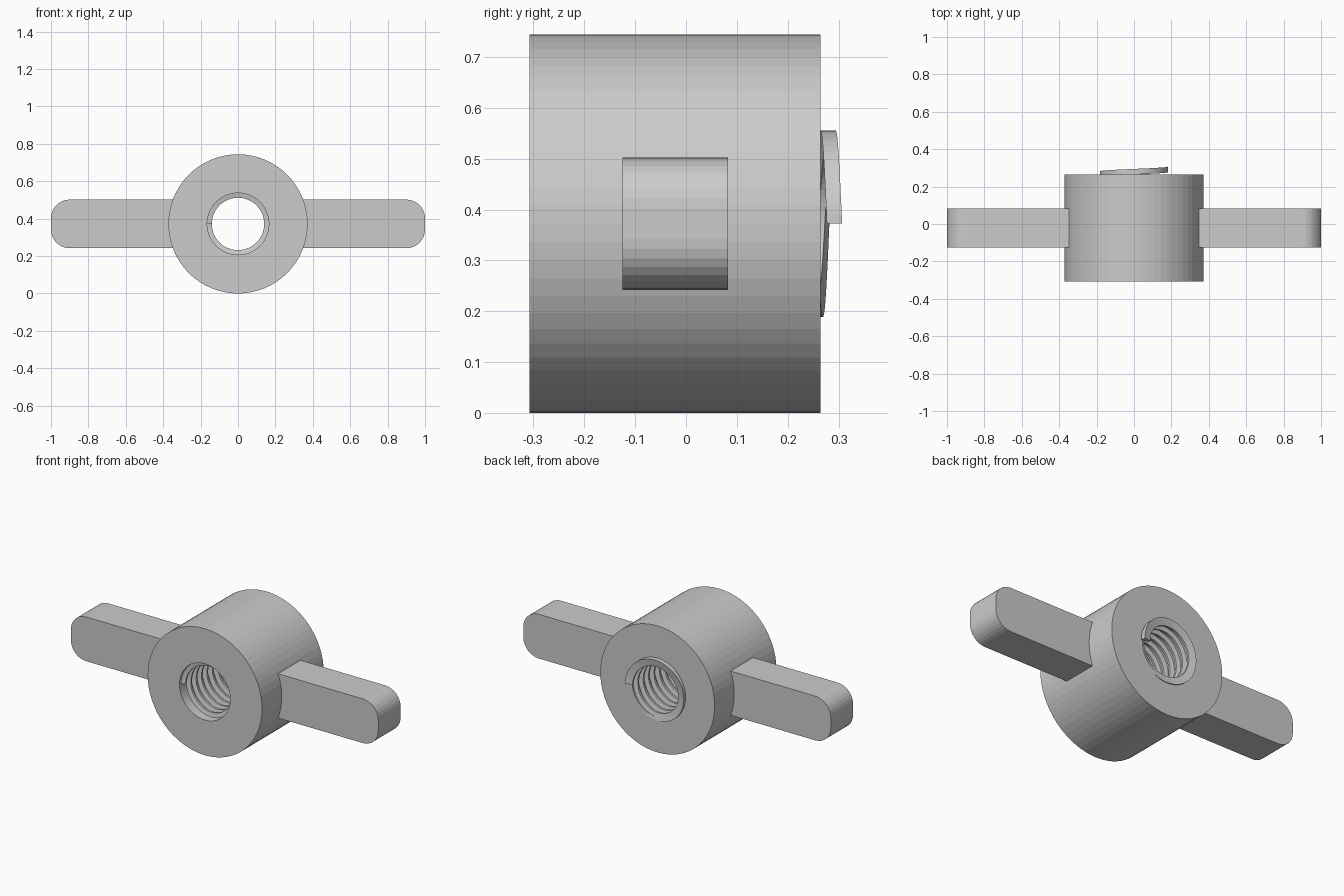
import bpy, bmesh
from math import pi, cos, sin

if "Cube" in bpy.data.objects:
    bpy.data.objects.remove(bpy.data.objects["Cube"])

CZ = 0.372          # height of the hub axis (axis runs along y)
SIDES = 64


def finish(bm, name):
    bmesh.ops.recalc_face_normals(bm, faces=bm.faces[:])
    me = bpy.data.meshes.new(name)
    bm.to_mesh(me)
    bm.free()
    ob = bpy.data.objects.new(name, me)
    bpy.context.collection.objects.link(ob)
    return ob


def sweep(name, profile, turns=1.0, pitch=0.0, start=0.0):
    """Sweep a closed (radius, y) profile around the hub axis; pitch > 0 makes a helix."""
    bm = bmesh.new()
    steps = round(turns * SIDES)
    closed = pitch == 0
    rings = []
    for i in range(steps if closed else steps + 1):
        a = start - 2 * pi * i / SIDES
        dy = pitch * i / SIDES
        rings.append([bm.verts.new((r * cos(a), y + dy, CZ + r * sin(a))) for r, y in profile])
    n = len(profile)
    for i in range(steps):
        p, q = rings[i], rings[(i + 1) % len(rings)]
        for j in range(n):
            k = (j + 1) % n
            bm.faces.new((p[j], p[k], q[k], q[j]))
    if not closed:
        bm.faces.new(rings[0])
        bm.faces.new(rings[-1])
    return finish(bm, name)


# Hub with a straight bore
sweep("hub", [(0.165, -0.308), (0.372, -0.308), (0.372, 0.265), (0.165, 0.265)])

# Internal thread, its last turn rising out of the back face
y0 = -0.283
sweep("thread", [(0.183, y0 - 0.015), (0.183, y0 + 0.015), (0.14, y0 + 0.006), (0.14, y0 - 0.006)],
      turns=11.5, pitch=0.05, start=pi)


# Wings: flat bars with rounded outer corners
def wing(name, side):
    r, x0, x1, h = 0.1, 0.335, 1.0, 0.13
    outline = [(x0, h), (x0, -h)]
    for sgn in (-1, 1):
        for i in range(9):
            t = (i / 8) * pi / 2 + (-pi / 2 if sgn < 0 else 0)
            outline.append((x1 - r + r * cos(t), sgn * (h - r) + r * sin(t)))
    bm = bmesh.new()
    face = bm.faces.new([bm.verts.new((side * x, -0.125, CZ + z)) for x, z in outline])
    ext = bmesh.ops.extrude_face_region(bm, geom=[face], use_keep_orig=True)
    moved = [g for g in ext["geom"] if isinstance(g, bmesh.types.BMVert)]
    bmesh.ops.translate(bm, verts=moved, vec=(0, 0.208, 0))
    return finish(bm, name)


wing("right_wing", 1)
wing("left_wing", -1)
